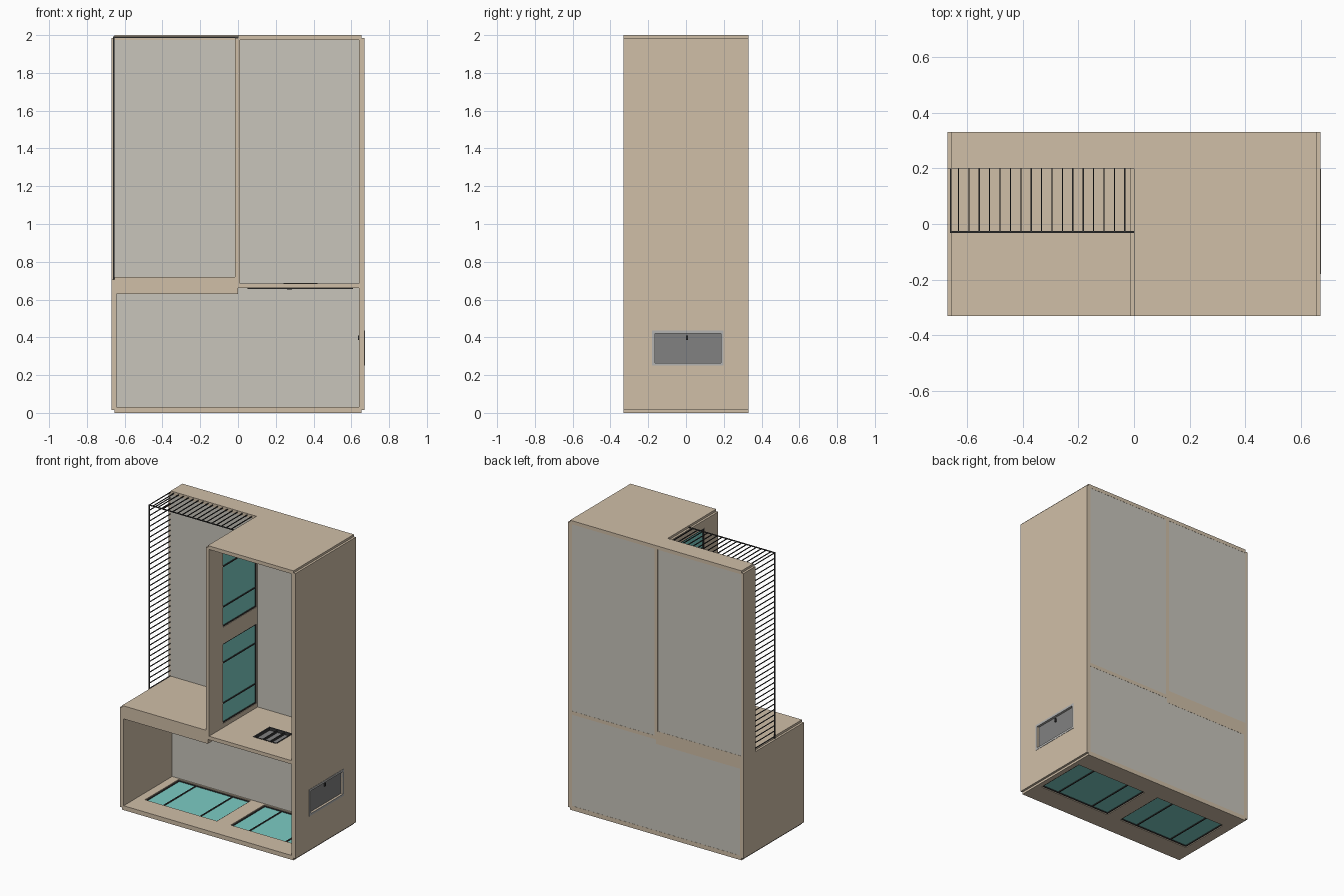
import bpy, bmesh

if "Cube" in bpy.data.objects:
    bpy.data.objects.remove(bpy.data.objects["Cube"])

# Materials
def material(name, rgb):
    m = bpy.data.materials.new(name)
    m.diffuse_color = (*rgb, 1)
    m.use_nodes = True
    m.node_tree.nodes["Principled BSDF"].inputs["Base Color"].default_value = m.diffuse_color
    return m

TAN = material("wood", (0.63, 0.52, 0.39))
GREY = material("back_grey", (0.58, 0.56, 0.50))
TEAL = material("glass", (0.20, 0.60, 0.55))
DARK = material("dark_metal", (0.04, 0.04, 0.04))
MID = material("mid_grey", (0.22, 0.22, 0.22))
LIGHT = material("light_grey", (0.45, 0.45, 0.44))


def finish(name, bm, mat):
    me = bpy.data.meshes.new(name)
    bmesh.ops.recalc_face_normals(bm, faces=bm.faces)
    bm.to_mesh(me)
    bm.free()
    ob = bpy.data.objects.new(name, me)
    bpy.context.collection.objects.link(ob)
    if mat:
        me.materials.append(mat)
    return ob


def boxes(name, spans, mat):
    """One object from boxes given as ((x0, x1), (y0, y1), (z0, z1))."""
    bm = bmesh.new()
    for span in spans:
        vs = bmesh.ops.create_cube(bm, size=1)["verts"]
        for v in vs:
            v.co = [s[0] + (c + 0.5) * (s[1] - s[0]) for s, c in zip(span, v.co)]
    return finish(name, bm, mat)


def cut(ob, *span):
    """Cut a box-shaped opening."""
    cutter = boxes(ob.name + "_cutter", [span], None)
    mod = ob.modifiers.new("opening", 'BOOLEAN')
    mod.object, mod.solver = cutter, 'EXACT'
    bpy.context.view_layer.objects.active = ob
    bpy.ops.object.modifier_apply(modifier=mod.name)
    bpy.data.objects.remove(cutter)


B = (-0.33, 0.33)     # full depth
W = (-0.18, 0.19)     # window depth range

# Outer shell
floor = boxes("floor", [((-0.655, 0.655), B, (0, 0.03))], TAN)
right_wall = boxes("right_wall", [((0.64, 0.67), B, (0.015, 1.985))], TAN)
boxes("lower_left_wall", [((-0.67, -0.643), B, (0.015, 0.705))], TAN)
boxes("upper_left_wall", [((-0.67, -0.655), (0.2, 0.33), (0.705, 1.985))], TAN)
boxes("terrace_slab", [((-0.655, 0), B, (0.63, 0.72))], TAN)
room_floor = boxes("room_floor", [((0, 0.645), B, (0.66, 0.685))], TAN)
mid_wall = boxes("middle_wall", [((-0.015, 0.01), B, (0.68, 1.985))], TAN)

# L-shaped roof
bm = bmesh.new()
outline = [(0, -0.33), (0.655, -0.33), (0.655, 0.33), (-0.655, 0.33), (-0.655, 0.2), (0, 0.2)]
face = bm.faces.new([bm.verts.new((x, y, 1.975)) for x, y in outline])
ext = bmesh.ops.extrude_face_region(bm, geom=[face])["geom"]
bmesh.ops.translate(bm, vec=(0, 0, 0.025), verts=[g for g in ext if isinstance(g, bmesh.types.BMVert)])
finish("roof", bm, TAN)

# Grey back block
boxes("back_block", [((-0.655, 0.655), (0.2, 0.329), (0.016, 1.984))], GREY)


# Windows: glass pane, dark end frames and two cross bars, lying along x or z
def window(name, wall, lo, hi, t0, t1, upright):
    tm = (t0 + t1) / 2

    def span(a, b, y0, y1, p, q):
        return ((p, q), (y0, y1), (a, b)) if upright else ((a, b), (y0, y1), (p, q))

    cut(wall, *span(lo, hi, *W, t0 - 0.02, t1 + 0.02))
    boxes(name + "_glass", [span(lo, hi, *W, tm - 0.004, tm + 0.004)], TEAL)
    bars = [span(p - 0.004, p + 0.004, *W, tm - 0.009, tm + 0.009)
            for p in (lo + 0.004, lo + 0.135, hi - 0.135, hi - 0.004)]
    bars += [span(lo, hi, y, y + 0.008, tm - 0.009, tm + 0.009) for y in (W[0], W[1] - 0.008)]
    boxes(name + "_frame", bars, DARK)


window("floor_window_left", floor, -0.585, -0.035, 0, 0.03, False)
window("floor_window_right", floor, 0.07, 0.62, 0, 0.03, False)
window("wall_window_lower", mid_wall, 0.715, 1.265, -0.015, 0.01, True)
window("wall_window_upper", mid_wall, 1.38, 1.93, -0.015, 0.01, True)

# Side vent with sliding panel
cut(right_wall, (0.6, 0.7), (-0.165, 0.185), (0.265, 0.42))
V = (0.64, 0.672)
boxes("vent_frame", [(V, (-0.18, 0.198), (0.25, 0.265)), (V, (-0.18, 0.198), (0.42, 0.435)),
                     (V, (-0.18, -0.165), (0.265, 0.42)), (V, (0.185, 0.198), (0.265, 0.42))], LIGHT)
boxes("vent_panel", [((0.65, 0.656), (-0.165, 0.185), (0.265, 0.42))], MID)
boxes("vent_handle", [((0.635, 0.664), (0.0, 0.01), (0.385, 0.41))], DARK)

# Floor hatch with slide rails
cut(room_floor, (0.24, 0.42), (-0.18, 0.0), (0.6, 0.75))
boxes("hatch_panel", [((0.24, 0.42), (-0.18, 0.0), (0.662, 0.667))], MID)
boxes("hatch_rails", [((0.05, 0.61), (y, y + 0.012), (0.655, 0.66)) for y in (-0.192, 0.0)], DARK)
boxes("hatch_frame", [((0.24, 0.42), (-0.18, -0.172), (0.667, 0.687)),
                      ((0.24, 0.42), (-0.008, 0), (0.667, 0.687)),
                      ((0.24, 0.248), (-0.18, 0), (0.667, 0.687)),
                      ((0.412, 0.42), (-0.18, 0), (0.667, 0.687)),
                      ((0.3, 0.308), (-0.18, 0), (0.667, 0.68)),
                      ((0.355, 0.363), (-0.18, 0), (0.667, 0.68))], DARK)
boxes("hatch_handle", [((0.26, 0.285), (-0.1, -0.09), (0.652, 0.662))], DARK)

# Pergola: roof slats, side slats, post and front rail
S = (-0.03, 0.2)
boxes("pergola_roof_slats", [((x - 0.002, x + 0.002), S, (1.986, 1.992))
                             for x in [-0.63 + i * 0.0373 for i in range(17)]], DARK)
boxes("pergola_side_slats", [((-0.661, -0.655), S, (z - 0.002, z + 0.002))
                             for z in [1.989 - i * 0.0373 for i in range(35)]], DARK)
boxes("pergola_frame", [((-0.661, -0.655), (-0.032, -0.026), (0.67, 1.992)),
                        ((-0.661, 0), (-0.032, -0.026), (1.986, 1.992))], DARK)
